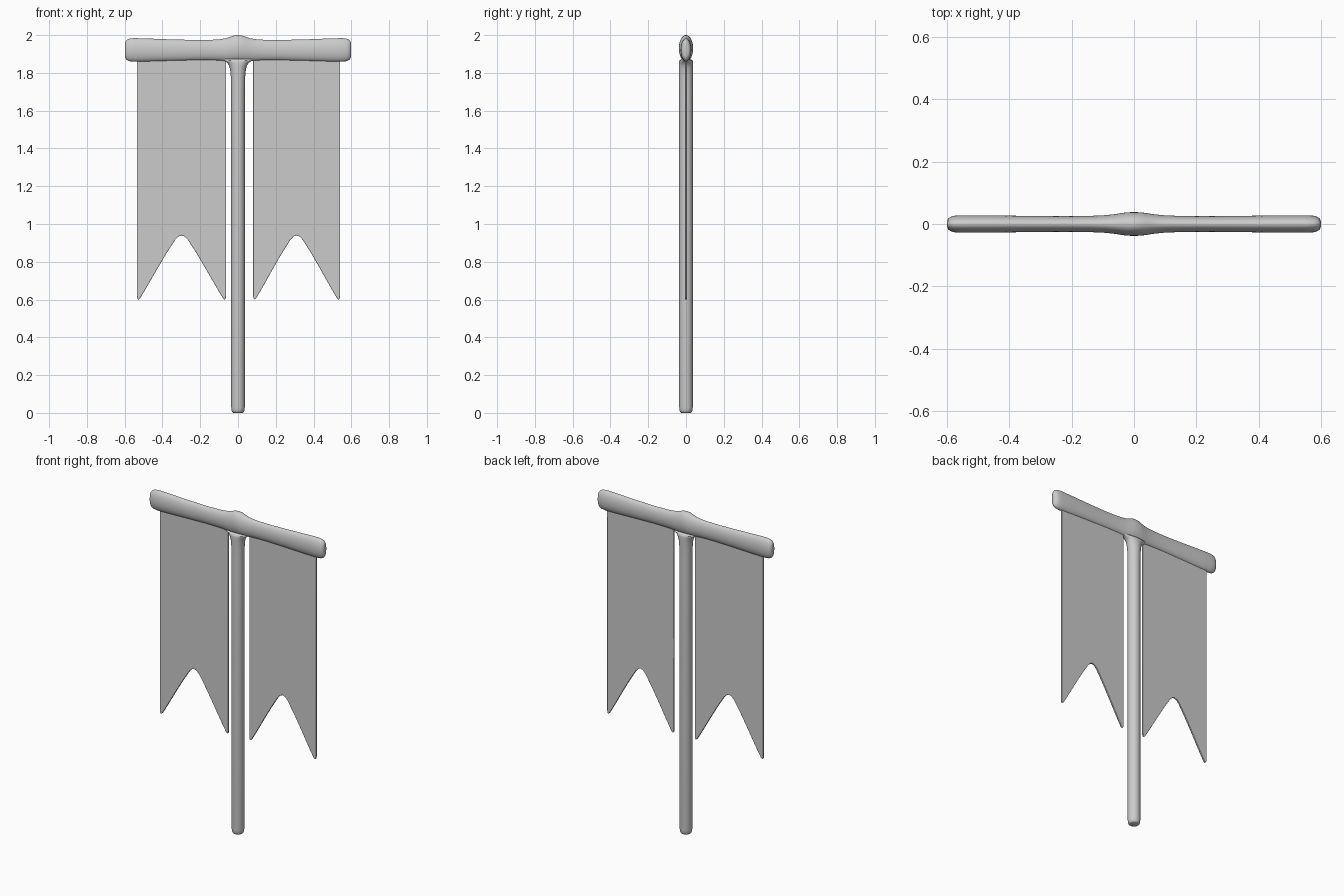
import bpy, bmesh, math

if "Cube" in bpy.data.objects:
    bpy.data.objects.remove(bpy.data.objects["Cube"])

N = 32


def finish(name, bm):
    bmesh.ops.recalc_face_normals(bm, faces=bm.faces[:])
    me = bpy.data.meshes.new(name)
    bm.to_mesh(me)
    bm.free()
    ob = bpy.data.objects.new(name, me)
    bpy.context.collection.objects.link(ob)
    bpy.ops.object.select_all(action='DESELECT')
    ob.select_set(True)
    bpy.context.view_layer.objects.active = ob
    return ob


def loft(name, stations, place):
    """Skin elliptical rings; place(station, cos, sin) gives each point."""
    bm = bmesh.new()
    rings = []
    for s in stations:
        rings.append([bm.verts.new(place(s, math.cos(2 * math.pi * i / N), math.sin(2 * math.pi * i / N)))
                      for i in range(N)])
    for a, b in zip(rings, rings[1:]):
        for i in range(N):
            j = (i + 1) % N
            bm.faces.new((a[i], a[j], b[j], b[i]))
    bm.faces.new(rings[0])
    bm.faces.new(rings[-1])
    finish(name, bm)
    bpy.ops.object.shade_smooth_by_angle(angle=math.radians(50))


# Pole, flaring where it blends into the crossbar: (z, half x, half y)
pole = [(0, .024, .024), (.003, .03, .03), (.012, .034, .034), (.03, .036, .036),
        (1.70, .036, .036), (1.78, .038, .037), (1.82, .042, .038), (1.84, .048, .038),
        (1.855, .058, .038), (1.866, .078, .035), (1.874, .10, .022)]
loft("pole", pole, lambda s, c, n: (s[1] * c, s[2] * n, s[0]))

# Crossbar, half profile mirrored: (x, bottom z, top z, half y)
half = [(0, 1.86, 2.0, .038), (.02, 1.86, 1.998, .0375), (.04, 1.86, 1.991, .035),
        (.065, 1.862, 1.983, .031), (.095, 1.865, 1.978, .028), (.14, 1.867, 1.975, .026),
        (.22, 1.867, 1.974, .025), (.35, 1.864, 1.977, .026), (.48, 1.860, 1.982, .028),
        (.55, 1.859, 1.984, .028), (.575, 1.862, 1.981, .0265), (.588, 1.868, 1.975, .023),
        (.596, 1.877, 1.966, .017), (.599, 1.890, 1.953, .009)]
bar = [(-x, a, b, h) for x, a, b, h in reversed(half[1:])] + half
loft("crossbar", bar, lambda s, c, n: (s[0], s[3] * c, (s[1] + s[2]) / 2 + (s[2] - s[1]) / 2 * n))

# Swallow-tailed banners: (fraction from edge to centre, height above tip)
notch = [(0, .02), (.01, .006), (.035, 0), (.07, .007), (.13, .03), (.25, .078), (.45, .16),
         (.65, .24), (.78, .288), (.86, .317), (.93, .334), (1, .34)]


def banner(name, x0, x1):
    w = (x1 - x0) / 2
    edge = [(x0 + u * w, .6 + h) for u, h in notch]
    edge += [(x1 - u * w, .6 + h) for u, h in reversed(notch[:-1])]
    edge += [(x1, 1.9), (x0, 1.9)]
    bm = bmesh.new()
    f = bm.faces.new([bm.verts.new((x, -.005, z)) for x, z in edge])
    ext = bmesh.ops.extrude_face_region(bm, geom=[f])
    bmesh.ops.translate(bm, vec=(0, .01, 0),
                        verts=[v for v in ext["geom"] if isinstance(v, bmesh.types.BMVert)])
    ob = finish(name, bm)
    bev = ob.modifiers.new("soft_edge", 'BEVEL')
    bev.width = .002
    bev.segments = 2
    bev.limit_method = 'ANGLE'
    bev.angle_limit = math.radians(60)
    bpy.ops.object.shade_smooth_by_angle(angle=math.radians(40))


banner("left_banner", -.535, -.063)
banner("right_banner", .08, .54)
